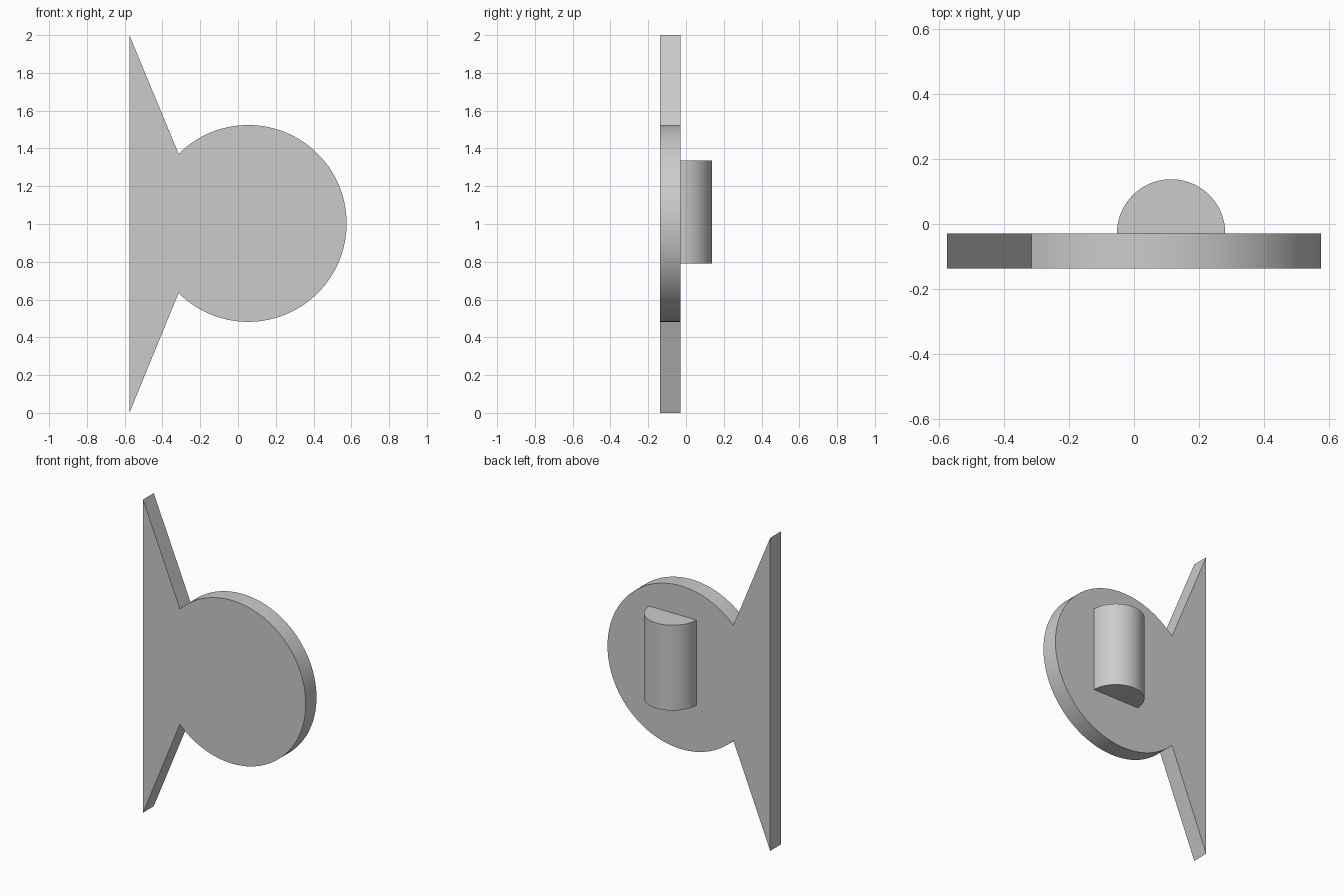
import bpy, bmesh, math

cube = bpy.data.objects.get("Cube")
if cube:
    bpy.data.objects.remove(cube, do_unlink=True)

# Single plain grey material
grey = bpy.data.materials.new("light_grey")
grey.use_nodes = True
colour = (0.6, 0.6, 0.6, 1)
grey.diffuse_color = colour
grey.node_tree.nodes["Principled BSDF"].inputs["Base Color"].default_value = colour


def arc(cx, cy, radius, start, end, steps):
    """Points along a circular arc, angles in degrees."""
    angles = [math.radians(start + (end - start) * i / steps) for i in range(steps + 1)]
    return [(cx + radius * math.cos(a), cy + radius * math.sin(a)) for a in angles]


def extrude_profile(name, points, direction):
    """Solid made by extruding a closed flat outline of 3D points."""
    bm = bmesh.new()
    face = bm.faces.new([bm.verts.new(p) for p in points])
    extruded = bmesh.ops.extrude_face_region(bm, geom=[face])["geom"]
    verts = [g for g in extruded if isinstance(g, bmesh.types.BMVert)]
    bmesh.ops.translate(bm, verts=verts, vec=direction)
    bmesh.ops.recalc_face_normals(bm, faces=bm.faces)
    mesh = bpy.data.meshes.new(name)
    bm.to_mesh(mesh)
    bm.free()
    mesh.materials.append(grey)
    obj = bpy.data.objects.new(name, mesh)
    bpy.context.collection.objects.link(obj)
    bpy.ops.object.select_all(action="DESELECT")
    obj.select_set(True)
    bpy.context.view_layer.objects.active = obj
    bpy.ops.object.shade_smooth_by_angle(angle=math.radians(30))
    return obj


FRONT, BACK = -0.1375, -0.029

# Flat plate: round disc flowing into a tall pointed fin
outline = [(-0.575, 2), (-0.575, 0)] + arc(0.054, 1.003, 0.521, -135, 135, 96)
extrude_profile("disc_and_fin_plate", [(x, FRONT, z) for x, z in outline],
                (0, BACK - FRONT, 0))

# Half-round upright grip on the back of the disc
half_round = arc(0.114, BACK, 0.1665, 0, 180, 64)
extrude_profile("half_round_grip", [(x, y, 0.79) for x, y in half_round],
                (0, 0, 0.545))
